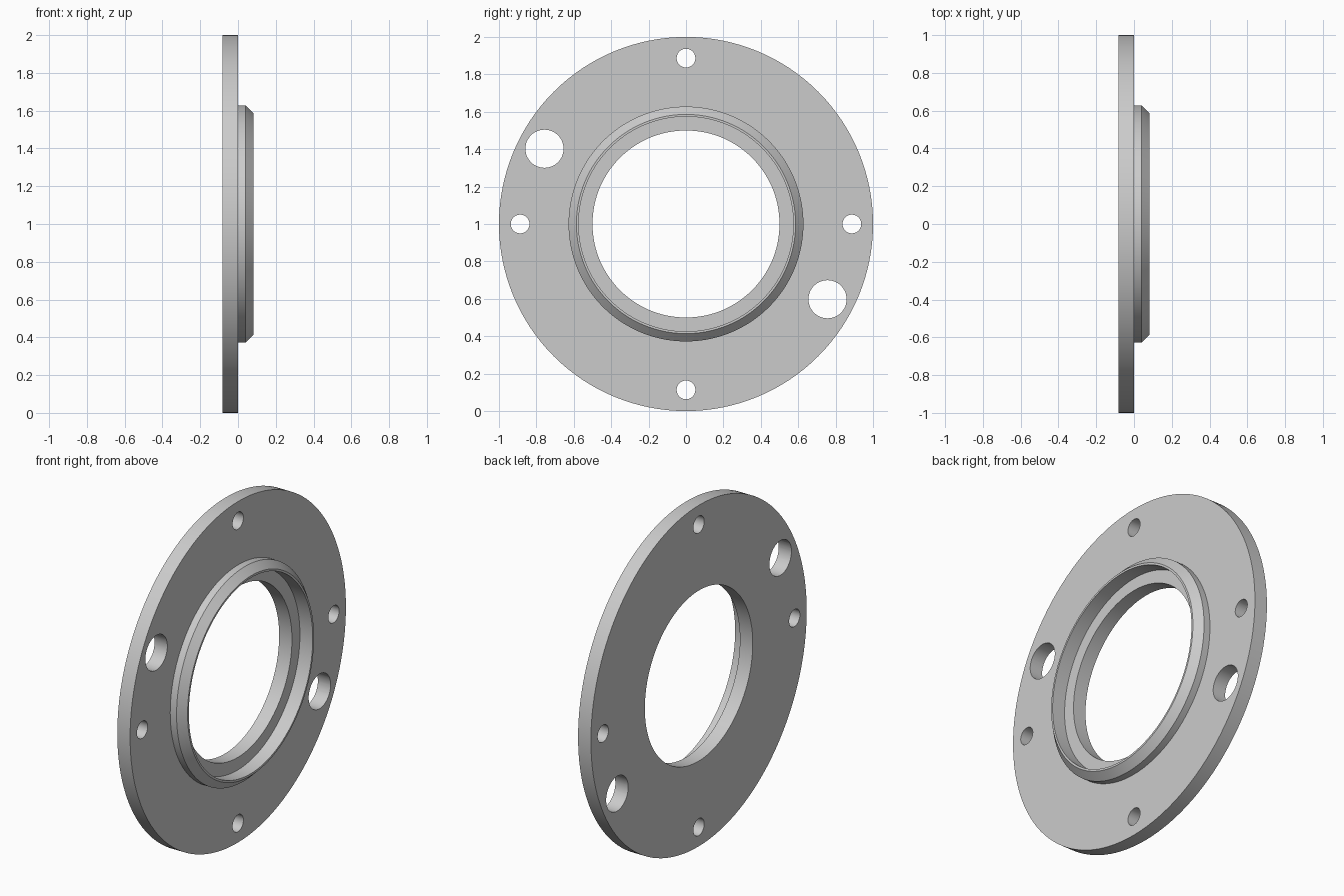
import bpy
import bmesh
from math import radians, sin, cos, pi
from mathutils import Matrix, Vector

cube = bpy.data.objects.get("Cube")
if cube:
    bpy.data.objects.remove(cube, do_unlink=True)

CENTRE = Vector((0, 0, 1))
THICK = 0.083
SIDES = 128

grey = bpy.data.materials.new("light grey metal")
grey.use_nodes = True
grey.diffuse_color = (0.6, 0.6, 0.6, 1)
grey.node_tree.nodes["Principled BSDF"].inputs["Base Color"].default_value = (0.6, 0.6, 0.6, 1)


def add_object(name, bm):
    bmesh.ops.recalc_face_normals(bm, faces=bm.faces)
    mesh = bpy.data.meshes.new(name)
    bm.to_mesh(mesh)
    bm.free()
    mesh.materials.append(grey)
    obj = bpy.data.objects.new(name, mesh)
    bpy.context.collection.objects.link(obj)
    return obj


def lathe_x(name, profile):
    """Revolve a closed (x, radius) profile about the x axis."""
    bm = bmesh.new()
    rings = []
    for i in range(SIDES):
        a = 2 * pi * i / SIDES
        rings.append([bm.verts.new(CENTRE + Vector((x, r * cos(a), r * sin(a))))
                      for x, r in profile])
    n = len(profile)
    for i in range(SIDES):
        a, b = rings[i], rings[(i + 1) % SIDES]
        for j in range(n):
            k = (j + 1) % n
            bm.faces.new((a[j], a[k], b[k], b[j]))
    return add_object(name, bm)


# Flange plate with chamfered collar and stepped bore
flange = lathe_x("flange_ring", [
    (-THICK, 0.5), (-THICK, 1.0), (0, 1.0), (0, 0.628),
    (0.041, 0.628), (THICK, 0.586), (THICK, 0.574), (0, 0.574), (0, 0.5)])

# Cutters: four bolt holes and two larger holes
holes = [(0.887, 90 * i, 0.05) for i in range(4)]
holes += [(0.857, angle, 0.102) for angle in (152, 332)]
bm = bmesh.new()
for dist, angle, radius in holes:
    a = radians(angle)
    place = Matrix.Translation(CENTRE + Vector((0, dist * cos(a), dist * sin(a))))
    bmesh.ops.create_cone(bm, cap_ends=True, segments=48, radius1=radius,
                          radius2=radius, depth=0.5,
                          matrix=place @ Matrix.Rotation(pi / 2, 4, 'Y'))
cutter = add_object("hole_cutter", bm)
cutter.hide_render = True

cut = flange.modifiers.new("holes", 'BOOLEAN')
cut.operation = 'DIFFERENCE'
cut.solver = 'EXACT'
cut.object = cutter

# Apply the holes, then smooth the round walls and keep edges sharp
bpy.ops.object.select_all(action='DESELECT')
bpy.context.view_layer.objects.active = flange
flange.select_set(True)
bpy.ops.object.modifier_apply(modifier=cut.name)
bpy.data.objects.remove(cutter, do_unlink=True)
bpy.ops.object.shade_smooth_by_angle(angle=radians(30))
